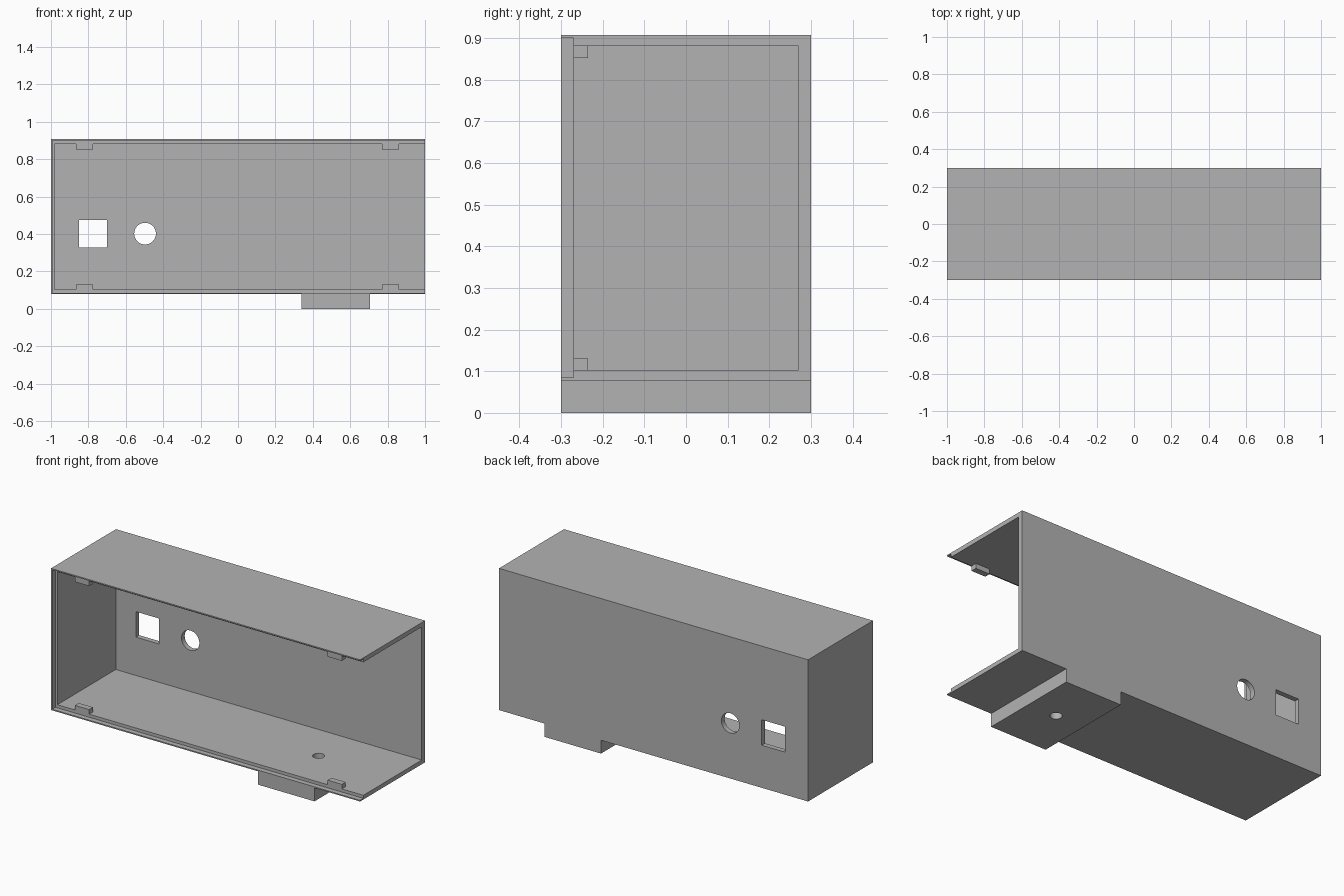
import bpy

if "Cube" in bpy.data.objects:
    bpy.data.objects.remove(bpy.data.objects["Cube"], do_unlink=True)

grey = bpy.data.materials.new("plain grey")
grey.use_nodes = True
colour = (0.45, 0.45, 0.45, 1)
grey.diffuse_color = colour
grey.node_tree.nodes["Principled BSDF"].inputs["Base Color"].default_value = colour


def box(name, x, y, z):
    """Box spanning the given (low, high) ranges."""
    spans = (x, y, z)
    bpy.ops.mesh.primitive_cube_add(size=1, location=[(a + b) / 2 for a, b in spans])
    ob = bpy.context.object
    ob.name = name
    ob.scale = [b - a for a, b in spans]
    bpy.ops.object.transform_apply(location=False, rotation=False, scale=True)
    ob.data.materials.append(grey)
    return ob


def drill(name, radius, depth, location, rotation=(0, 0, 0)):
    bpy.ops.mesh.primitive_cylinder_add(vertices=48, radius=radius, depth=depth,
                                        location=location, rotation=rotation)
    ob = bpy.context.object
    ob.name = name
    ob.data.materials.append(grey)
    return ob


def cut(target, cutter):
    """Subtract the cutter from the target."""
    cutter.hide_render = True
    bpy.context.view_layer.objects.active = target
    mod = target.modifiers.new("cut", 'BOOLEAN')
    mod.operation = 'DIFFERENCE'
    mod.solver = 'EXACT'
    mod.object = cutter
    bpy.ops.object.modifier_apply(modifier=mod.name)


def smooth(ob):
    bpy.ops.object.select_all(action='DESELECT')
    ob.select_set(True)
    bpy.context.view_layer.objects.active = ob
    bpy.ops.object.shade_smooth_by_angle(angle=0.5)


# Housing: open at the front and at the +x end
bottom, top = 0.078, 0.907
floor, ceiling = 0.103, 0.881
housing = box("housing", (-1, 1), (-0.3, 0.3), (bottom, top))
foot = box("foot", (0.34, 0.705), (-0.3, 0.3), (0, bottom))

# Inner space, lid recess and rear openings
screw_hole = drill("screw_hole_cutter", 0.032, 0.4, (0.522, 0, 0.05))
cutters = [
    box("cavity_cutter", (-0.98, 1.1), (-0.4, 0.27), (floor, ceiling)),
    box("lid_recess_cutter", (-0.992, 1.2), (-0.5, -0.27), (0.085, 0.9)),
    box("square_port_cutter", (-0.85, -0.70), (0.2, 0.4), (0.327, 0.476)),
    drill("round_port_cutter", 0.058, 0.2, (-0.497, 0.3, 0.402), (1.5708, 0, 0)),
    screw_hole,
]
for cutter in cutters:
    cut(housing, cutter)
cut(foot, screw_hole)
for cutter in cutters:
    bpy.data.objects.remove(cutter, do_unlink=True)
smooth(housing)
smooth(foot)

# Lid stops along the floor and ceiling
for side, x in (("right", -0.82), ("left", 0.815)):
    span = (x - 0.046, x + 0.046)
    box(f"lower_{side}_lid_stop", span, (-0.27, -0.235), (floor - 0.005, 0.13))
    box(f"upper_{side}_lid_stop", span, (-0.27, -0.235), (0.852, ceiling + 0.005))
